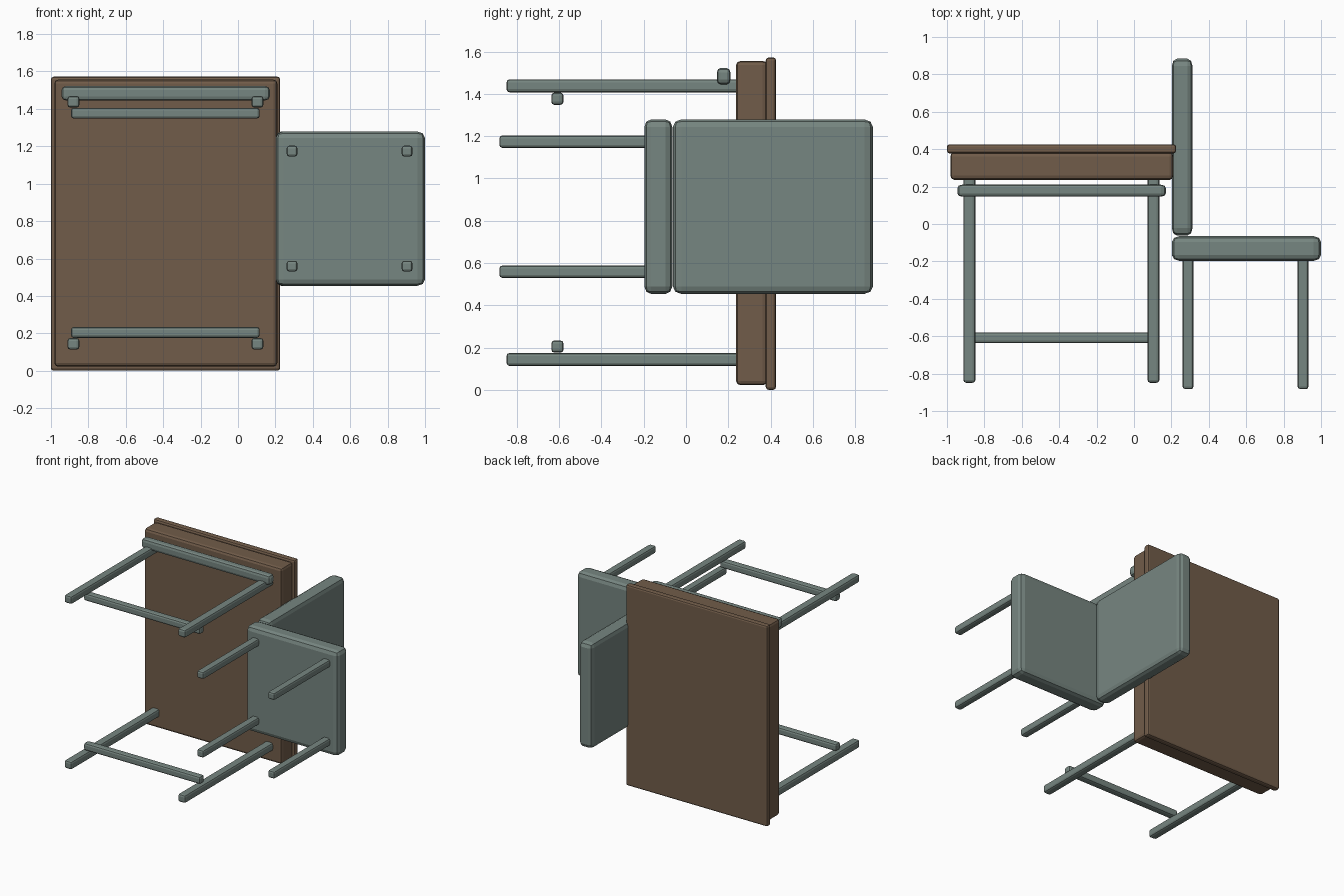
import bpy
import bmesh
from mathutils import Vector

if "Cube" in bpy.data.objects:
    bpy.data.objects.remove(bpy.data.objects["Cube"])


def material(name, rgb):
    m = bpy.data.materials.new(name)
    m.diffuse_color = (*rgb, 1.0)
    m.use_nodes = True
    m.node_tree.nodes["Principled BSDF"].inputs["Base Color"].default_value = m.diffuse_color
    return m


WOOD = material("brown wood", (0.165, 0.107, 0.067))
GREY = material("grey green paint", (0.183, 0.238, 0.218))


def block(name, mat, xs, ys, zs, round_by, segments=2):
    """Box between the given limits, edges rounded by a separate amount per axis."""
    lo, hi = (Vector(v) for v in zip(xs, ys, zs))
    size, mid, r = hi - lo, (lo + hi) / 2, Vector(round_by)
    bm = bmesh.new()
    bmesh.ops.create_cube(bm, size=1.0)
    bmesh.ops.scale(bm, vec=[s / k for s, k in zip(size, r)], verts=bm.verts)
    bmesh.ops.bevel(bm, geom=bm.edges[:], offset=1.0, offset_type='OFFSET',
                    segments=segments, profile=0.5, affect='EDGES')
    bmesh.ops.scale(bm, vec=r, verts=bm.verts)
    bmesh.ops.translate(bm, vec=mid, verts=bm.verts)
    mesh = bpy.data.meshes.new(name)
    bm.to_mesh(mesh)
    bm.free()
    mesh.materials.append(mat)
    ob = bpy.data.objects.new(name, mesh)
    bpy.context.collection.objects.link(ob)
    return ob


def around(c, half):
    return (c - half, c + half)


# Desk: thin top over a deep solid box
block("desk_top", WOOD, (-1.0, 0.225), (0.377, 0.426), (0.0, 1.572), (0.014, 0.014, 0.014))
block("desk_box", WOOD, (-0.982, 0.21), (0.236, 0.385), (0.022, 1.556), (0.02, 0.024, 0.02))

# Desk legs and the low stretcher joining each pair
for side, leg_z, bar_z in (("near", 0.144, 0.205), ("far", 1.438, 1.377)):
    for end, x in (("left", -0.88), ("right", 0.104)):
        block(f"desk_leg_{side}_{end}", GREY, around(x, 0.032), (-0.849, 0.3),
              around(leg_z, 0.031), (0.015, 0.015, 0.015))
    block(f"desk_stretcher_{side}", GREY, (-0.893, 0.116), around(-0.608, 0.029),
          around(bar_z, 0.029), (0.015, 0.015, 0.015))

# Upper rail under the desk box
block("desk_rail", GREY, (-0.944, 0.17), around(0.178, 0.032), (1.445, 1.522),
      (0.025, 0.017, 0.022))

# Chair seat and backrest
block("chair_seat", GREY, (0.202, 1.0), (-0.197, -0.065), (0.454, 1.279), (0.04, 0.032, 0.035))
block("chair_back", GREY, (0.202, 0.313), (-0.062, 0.884), (0.454, 1.279), (0.028, 0.04, 0.035))

# Chair legs
for end, x in (("back", 0.289), ("front", 0.904)):
    for side, z in (("near", 0.559), ("far", 1.174)):
        block(f"chair_leg_{end}_{side}", GREY, around(x, 0.029), (-0.883, -0.15),
              around(z, 0.029), (0.014, 0.014, 0.014))
